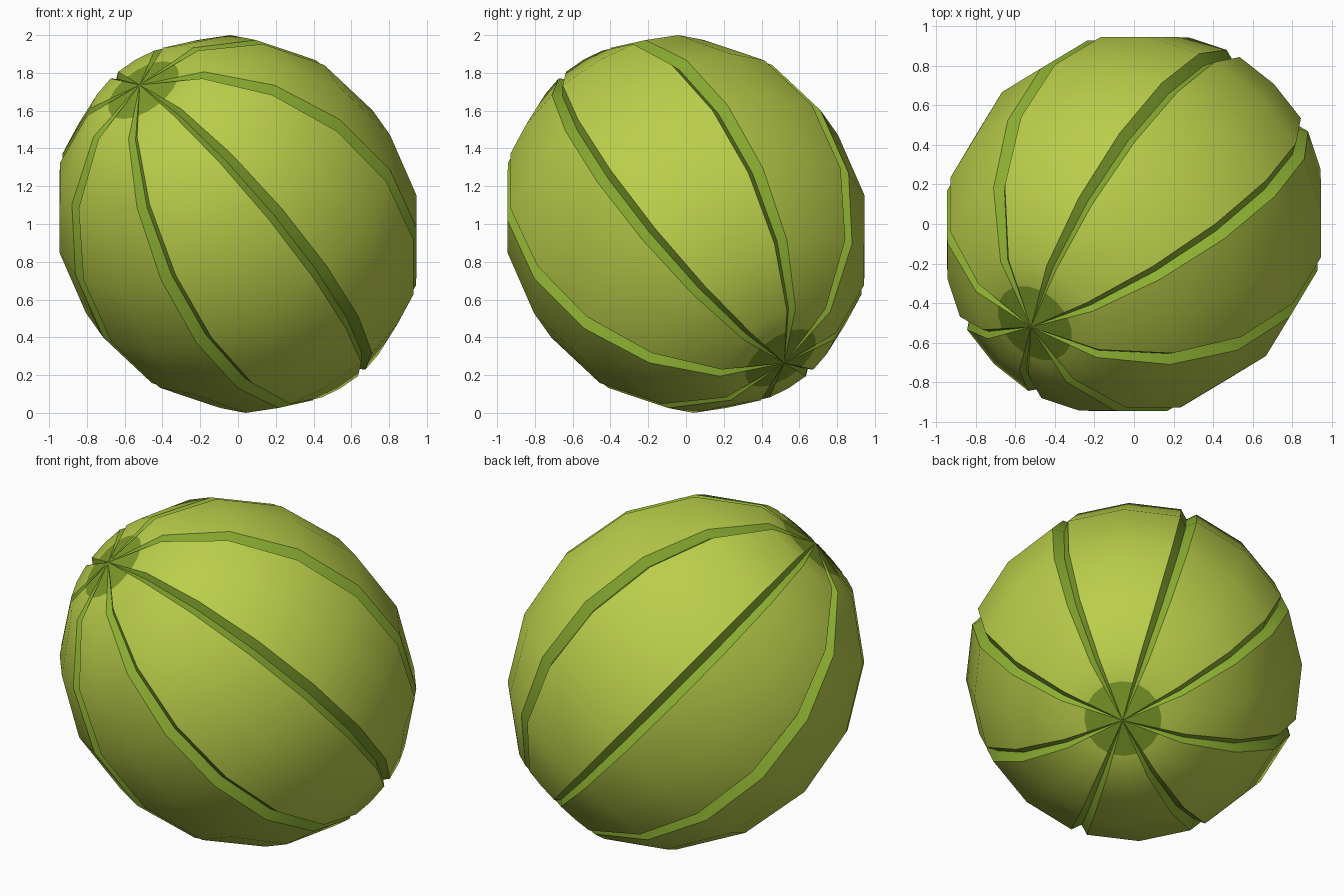
import bpy, bmesh, math
from mathutils import Matrix, Vector

if "Cube" in bpy.data.objects:
    bpy.data.objects.remove(bpy.data.objects["Cube"])

A, B = 0.943, 1.057          # equator radius, pole radius
SECTORS, STEPS = 8, 8        # grooves round the ball, rings from pole to pole
HALF_WIDTH, DEPTH = 0.048, 0.048
POLE = Vector((0, 0, B * 0.985))


def material(name, rgb):
    m = bpy.data.materials.new(name)
    lin = [((c / 255 + 0.055) / 1.055) ** 2.4 for c in rgb]
    m.diffuse_color = (*lin, 1)
    m.use_nodes = True
    m.node_tree.nodes["Principled BSDF"].inputs["Base Color"].default_value = m.diffuse_color
    return m


def ring_points(theta):
    """One ring: ridge middle, lip, groove floor, lip for every sector."""
    s, pts = math.sin(theta), []
    taper = s ** 0.6
    delta = HALF_WIDTH * taper / (A * s)
    for k in range(SECTORS):
        mid = 2 * math.pi * k / SECTORS
        groove = mid + math.pi / SECTORS
        for ang, sink in ((mid, 0), (groove - delta, 0),
                          (groove, DEPTH * taper), (groove + delta, 0)):
            p = Vector((A * s * math.cos(ang), A * s * math.sin(ang), B * math.cos(theta)))
            pts.append(p - p.normalized() * sink)
    return pts


# rings, with an extra one near each pole that bounds the coloured cap
rings = [ring_points(math.pi * i / STEPS) for i in range(1, STEPS)]
rings.insert(0, [POLE.lerp(p, 0.6) for p in rings[0]])
rings.append([(-POLE).lerp(p, 0.6) for p in rings[-1]])

bm = bmesh.new()
loops = [[bm.verts.new(p) for p in r] for r in rings]
top, bottom = bm.verts.new(POLE), bm.verts.new(-POLE)
n = SECTORS * 4


def add(verts, j, cap):
    f = bm.faces.new(verts)
    f.material_index = 1 if j % 4 in (1, 2) else (2 if cap else 0)


for j in range(n):
    k = (j + 1) % n
    add((top, loops[0][j], loops[0][k]), j, True)
    add((bottom, loops[-1][k], loops[-1][j]), j, True)
    for up, low in zip(loops, loops[1:]):
        add((up[j], low[j], low[k], up[k]), j, False)
bmesh.ops.recalc_face_normals(bm, faces=bm.faces[:])

# tilt the pole axis towards the front left
x = Vector((-1, 1, 0)).normalized()
z = Vector((-0.5, -0.5, math.sqrt(0.5)))
y = z.cross(x)
bm.transform(Matrix.Translation((0, 0, 1)) @ Matrix((x, y, z)).transposed().to_4x4())

mesh = bpy.data.meshes.new("grooved_ball")
bm.to_mesh(mesh)
bm.free()
for m in (material("lime_skin", (186, 206, 74)),
          material("groove_green", (140, 175, 50)),
          material("cap_green", (124, 152, 40))):
    mesh.materials.append(m)
ball = bpy.data.objects.new("grooved_ball", mesh)
bpy.context.collection.objects.link(ball)

# smooth skin with crisp groove edges
bpy.context.view_layer.objects.active = ball
ball.select_set(True)
bpy.ops.object.shade_smooth_by_angle(angle=math.radians(32))
